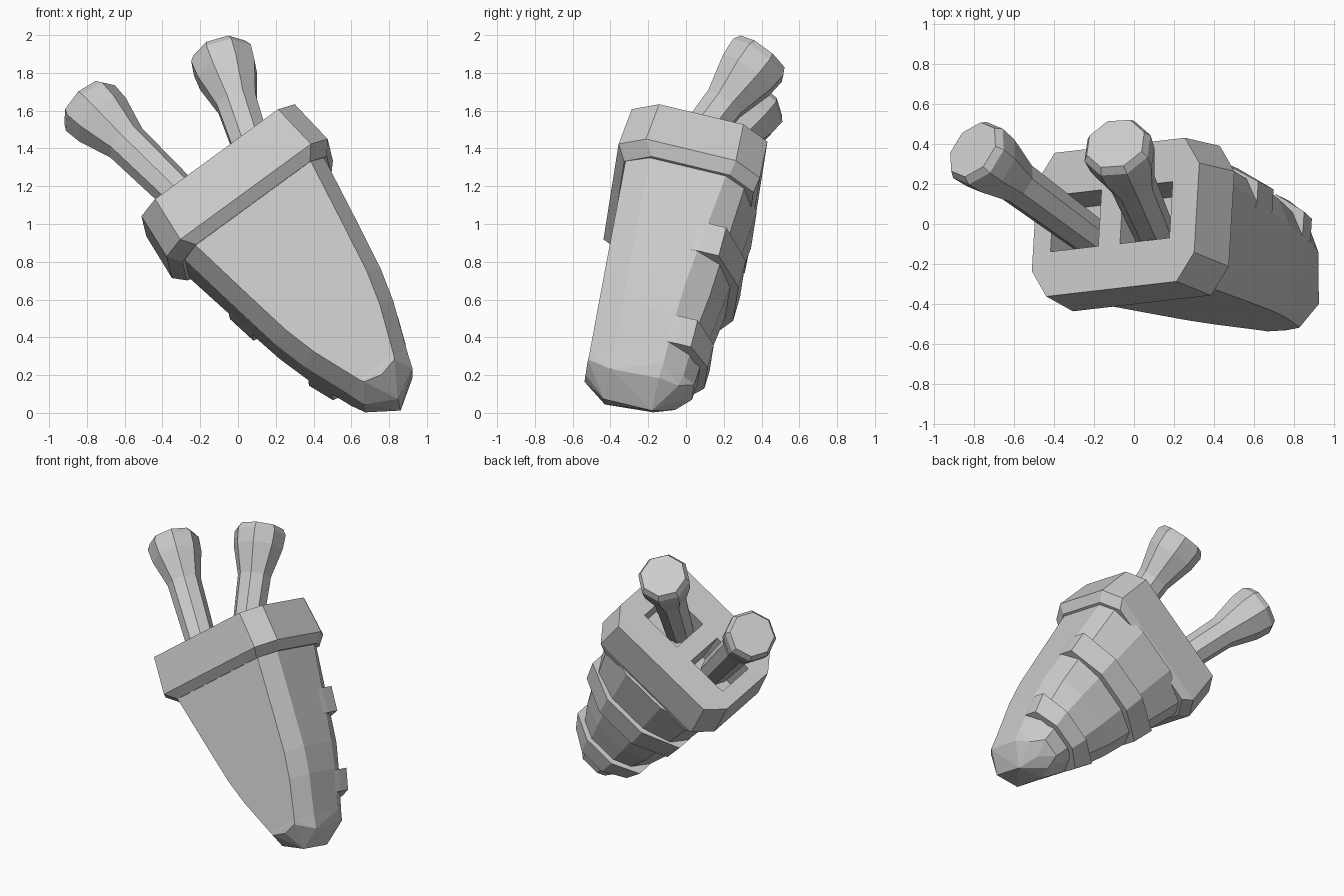
import bpy, bmesh, math
from mathutils import Vector, Matrix

cube = bpy.data.objects.get("Cube")
if cube:
    bpy.data.objects.remove(cube, do_unlink=True)

grey = bpy.data.materials.new("plain_grey")
grey.use_nodes = True
tone = (0.6, 0.6, 0.6, 1)
grey.diffuse_color = tone
grey.node_tree.nodes["Principled BSDF"].inputs["Base Color"].default_value = tone

# Tilted frame of the sheath: across, back, and up along its length
across = Vector((0.804, 0.093, 0.587)).normalized()
back = Vector((0.057, 0.97, -0.232))
back = (back - across * back.dot(across)).normalized()
up = across.cross(back)
frame = Matrix((across, back, up)).transposed().to_4x4()
frame.translation = across * 0.683


def add_object(name, bm):
    bmesh.ops.recalc_face_normals(bm, faces=bm.faces)
    mesh = bpy.data.meshes.new(name)
    bm.to_mesh(mesh)
    bm.free()
    mesh.transform(frame)
    mesh.materials.append(grey)
    obj = bpy.data.objects.new(name, mesh)
    bpy.context.collection.objects.link(obj)
    return obj


def loft(name, rings):
    bm = bmesh.new()
    loops = [[bm.verts.new(p) for p in ring] for ring in rings]
    n = len(loops[0])
    for low, high in zip(loops, loops[1:]):
        for i in range(n):
            j = (i + 1) % n
            bm.faces.new((low[i], low[j], high[j], high[i]))
    bm.faces.new(loops[0])
    bm.faces.new(loops[-1])
    return add_object(name, bm)


def mirrored(half, c):
    """Close a half outline of (side, depth) points across the middle."""
    pts = half + [(-x, y) for x, y in reversed(half)]
    return [Vector((x, y, c)) for x, y in pts]


def width(c):
    """Half width of the sheath at a height along it."""
    table = [(-0.42, 0.17), (-0.1, 0.295), (0.08, 0.345), (0.33, 0.39), (0.77, 0.465)]
    for (c0, w0), (c1, w1) in zip(table, table[1:]):
        if c <= c1:
            break
    return w0 + (w1 - w0) * (c - c0) / (c1 - c0)


def body_ring(c, corner, crest):
    """Section with a chamfered front and a bulging back."""
    s = width(c)
    front = -0.547 - 0.07 * c
    chamfer = -0.125 + 0.09 * max(c, 0)
    return mirrored([(s - 0.08, front), (s, front + 0.125), (s, chamfer),
                     (s - 0.07, corner), (s * 0.35, crest)], c)


# Sheath body and its blunt tip
loft("sheath_body", [body_ring(*row) for row in (
    (-0.36, -0.01, 0.055), (-0.1, 0.0, 0.065), (0.08, 0.02, 0.085),
    (0.33, 0.03, 0.105), (0.77, 0.05, 0.13))])

tip = bmesh.new()
points = body_ring(-0.36, -0.01, 0.055)
for x, y, c in [(0.1, -0.522, -0.385), (0.16, -0.39, -0.455), (0.155, -0.13, -0.435),
                (0.11, -0.02, -0.42)]:
    points += [Vector((x, y, c)), Vector((-x, y, c))]
for y, c in [(-0.52, -0.41), (-0.39, -0.54), (-0.13, -0.54), (-0.016, -0.444)]:
    points.append(Vector((0, y, c)))
for p in points:
    tip.verts.new(p)
hull = bmesh.ops.convex_hull(tip, input=tip.verts)
bmesh.ops.delete(tip, geom=[v for v in hull["geom_interior"] if isinstance(v, bmesh.types.BMVert)],
                 context='VERTS')
bmesh.ops.dissolve_limit(tip, angle_limit=math.radians(3), verts=tip.verts, edges=tip.edges)
add_object("sheath_tip", tip)


# Narrow raised bands wrapping the back
def band(name, low, high, corner, crest):
    rings = []
    for c in (low, high):
        s = width(c)
        rings.append(mirrored([(s - 0.005, -0.2), (s + 0.004, -0.09), (s + 0.004, corner),
                               (s * 0.4, crest)], c))
    loft(name, rings)


band("back_band_upper", 0.27, 0.44, 0.015, 0.145)
band("back_band_lower", -0.25, -0.11, -0.005, 0.1)


# Collar with chamfered corners and two sockets
def collar_ring(c, half, front, rear):
    cut = 0.1
    return mirrored([(half - cut, front), (half, front + 0.14), (half, rear - 0.14),
                     (half - cut, rear)], c)


collar = loft("collar", [collar_ring(0.735, 0.475, -0.605, 0.1),
                         collar_ring(0.797, 0.53, -0.655, 0.115),
                         collar_ring(1.058, 0.505, -0.64, 0.1)])
for left, right in ((-0.395, -0.098), (0.037, 0.345)):
    outline = [(left, -0.41), (right, -0.41), (right, -0.12), (left, -0.12)]
    cutter = loft("socket_cutter", [[Vector((x, y, c)) for x, y in outline] for c in (0.79, 1.2)])
    cutter.hide_render = True
    mod = collar.modifiers.new("socket", 'BOOLEAN')
    mod.operation = 'DIFFERENCE'
    mod.solver = 'EXACT'
    mod.object = cutter
    bpy.context.view_layer.objects.active = collar
    bpy.ops.object.modifier_apply(modifier=mod.name)
    bpy.data.objects.remove(cutter, do_unlink=True)


# Eight-sided handles with flared ends
def handle(name, base, end):
    base, end = Vector(base), Vector(end)
    axis = (end - base).normalized()
    turn = axis.to_track_quat('Z', 'Y')
    length = (end - base).length
    rings = []
    for drop, r in ((0, 0.155), (0.04, 0.178), (0.14, 0.17), (0.34, 0.115),
                    (length + 0.2, 0.1)):
        centre = end - axis * drop
        rings.append([centre + turn @ Vector((r * math.cos(a), r * math.sin(a), 0))
                      for a in (math.pi * (2 * i + 1) / 8 for i in range(8))])
    loft(name, rings)


handle("handle_right", (-0.25, -0.29, 1.05), (-0.335, -0.065, 1.83))
handle("handle_left", (0.195, -0.31, 1.03), (0.394, -0.055, 1.615))
